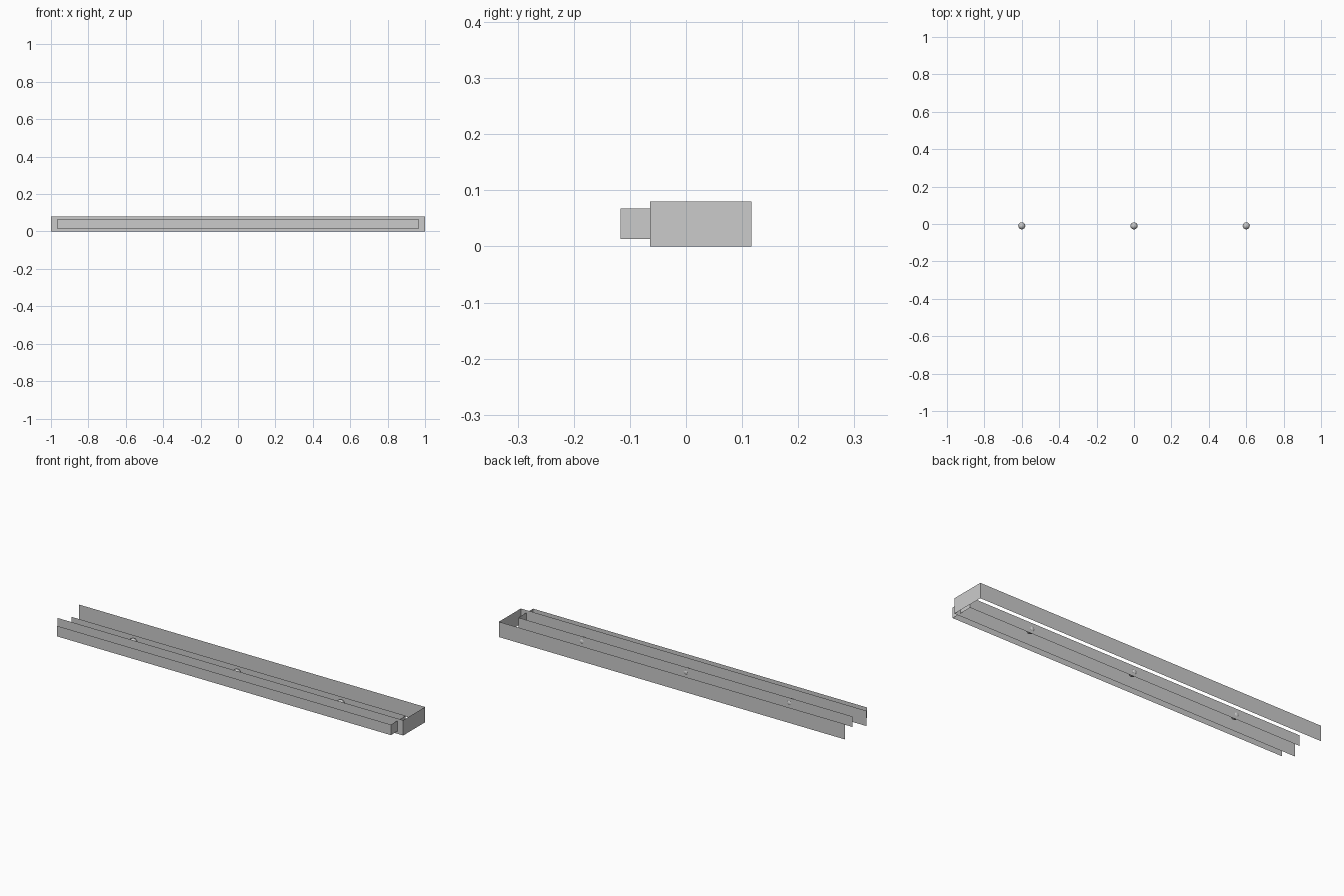
import bpy, bmesh

if "Cube" in bpy.data.objects:
    bpy.data.objects.remove(bpy.data.objects["Cube"])


def open_tray(name, x, y0, y1, z0, z1):
    """Front, right and back walls as one folded sheet; left, top and bottom are open."""
    bm = bmesh.new()
    path = [(-x, y0), (x, y0), (x, y1), (-x, y1)]
    low = [bm.verts.new((px, py, z0)) for px, py in path]
    high = [bm.verts.new((px, py, z1)) for px, py in path]
    for i in range(3):
        bm.faces.new((low[i], low[i + 1], high[i + 1], high[i]))
    mesh = bpy.data.meshes.new(name)
    bm.to_mesh(mesh)
    bm.free()
    obj = bpy.data.objects.new(name, mesh)
    bpy.context.collection.objects.link(obj)


# Outer casing and the smaller drawer pushed through its front
open_tray("casing", 1.0, -0.064, 0.117, 0.0, 0.08)
open_tray("drawer", 0.966, -0.117, 0.005, 0.013, 0.068)

# Three round knobs inside the drawer
for i, x in enumerate((-0.6, 0.0, 0.6)):
    bpy.ops.mesh.primitive_uv_sphere_add(segments=16, ring_count=8, radius=0.019,
                                         location=(x, -0.01, 0.04))
    bpy.context.object.name = f"knob_{i + 1}"
    bpy.ops.object.shade_smooth_by_angle()
